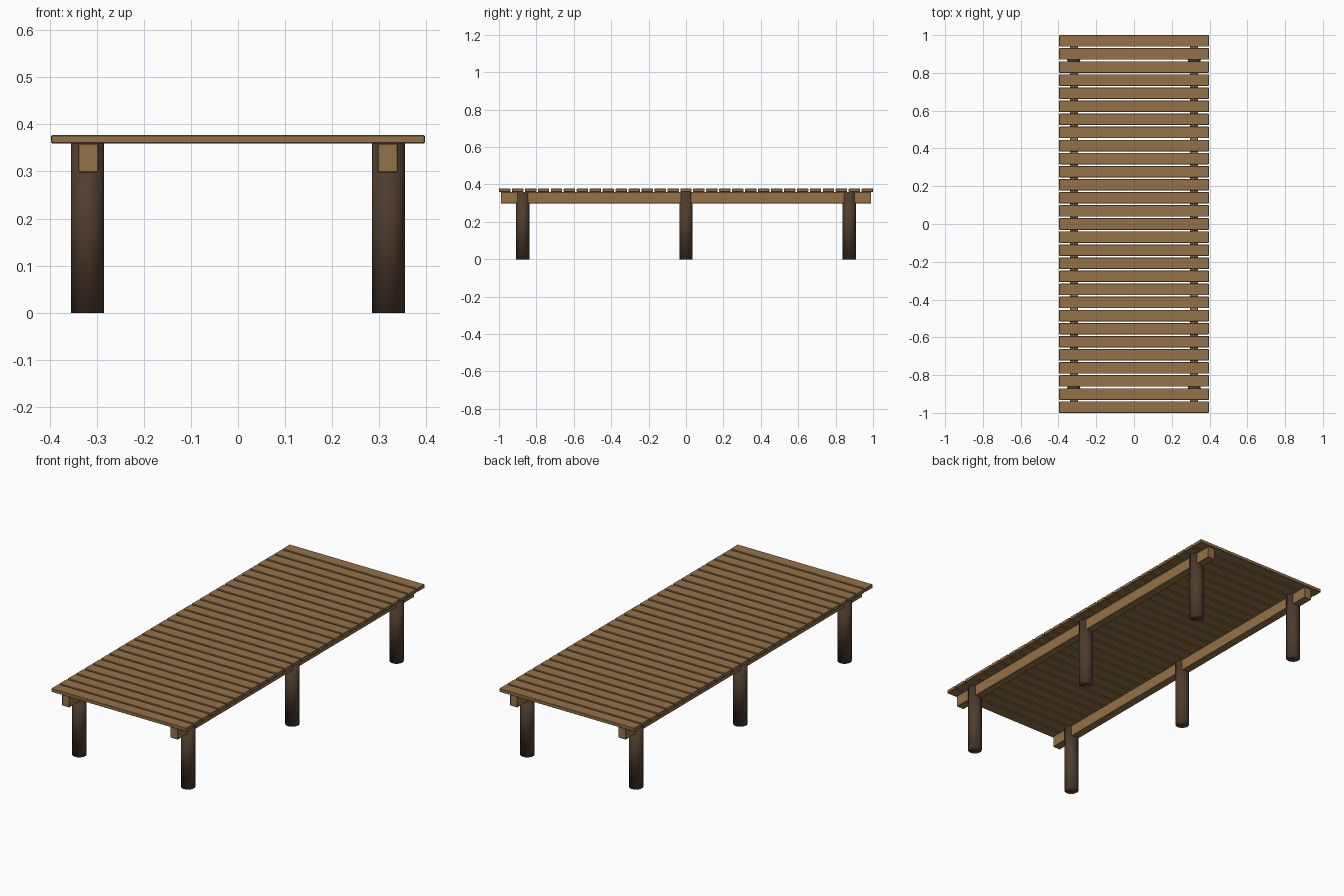
import bpy, bmesh
from mathutils import Matrix, Vector

if "Cube" in bpy.data.objects:
    bpy.data.objects.remove(bpy.data.objects["Cube"])


def material(name, rgb):
    m = bpy.data.materials.new(name)
    m.diffuse_color = (*rgb, 1)
    m.use_nodes = True
    m.node_tree.nodes["Principled BSDF"].inputs["Base Color"].default_value = m.diffuse_color
    return m


wood = material("light brown wood", (0.295, 0.168, 0.070))
dark = material("dark brown wood", (0.078, 0.046, 0.027))


def finish(name, bm, mat):
    me = bpy.data.meshes.new(name)
    bm.to_mesh(me)
    bm.free()
    me.materials.append(mat)
    ob = bpy.data.objects.new(name, me)
    bpy.context.collection.objects.link(ob)
    return ob


def box(name, center, size, bevel):
    bm = bmesh.new()
    bmesh.ops.create_cube(bm, size=1)
    bmesh.ops.scale(bm, vec=Vector(size), verts=bm.verts)
    bmesh.ops.translate(bm, vec=Vector(center), verts=bm.verts)
    bmesh.ops.bevel(bm, geom=bm.edges[:], offset=bevel, segments=1,
                    affect='EDGES', profile=0.5)
    return finish(name, bm, wood)


def post(name, x, y):
    bm = bmesh.new()
    bmesh.ops.create_cone(bm, cap_ends=True, segments=24, radius1=0.035,
                          radius2=0.035, depth=0.36,
                          matrix=Matrix.Translation((x, y, 0.18)))
    for f in bm.faces:
        f.smooth = True
    return finish(name, bm, dark)


# deck planks across the pier
COUNT, WIDTH = 29, 0.061
pitch = (2 - WIDTH) / (COUNT - 1)
for i in range(COUNT):
    y = -1 + WIDTH / 2 + i * pitch
    box(f"deck_plank_{i + 1}", (0, y, 0.3685), (0.793, WIDTH, 0.018), 0.002)

# long beams and round posts on each side
for side, label in ((-1, "left"), (1, "right")):
    box(f"{label}_beam", (side * 0.318, 0, 0.3285), (0.043, 1.98, 0.061), 0.002)
    for y, place in ((-0.873, "front"), (0, "middle"), (0.873, "back")):
        post(f"{label}_{place}_post", side * 0.319, y)
